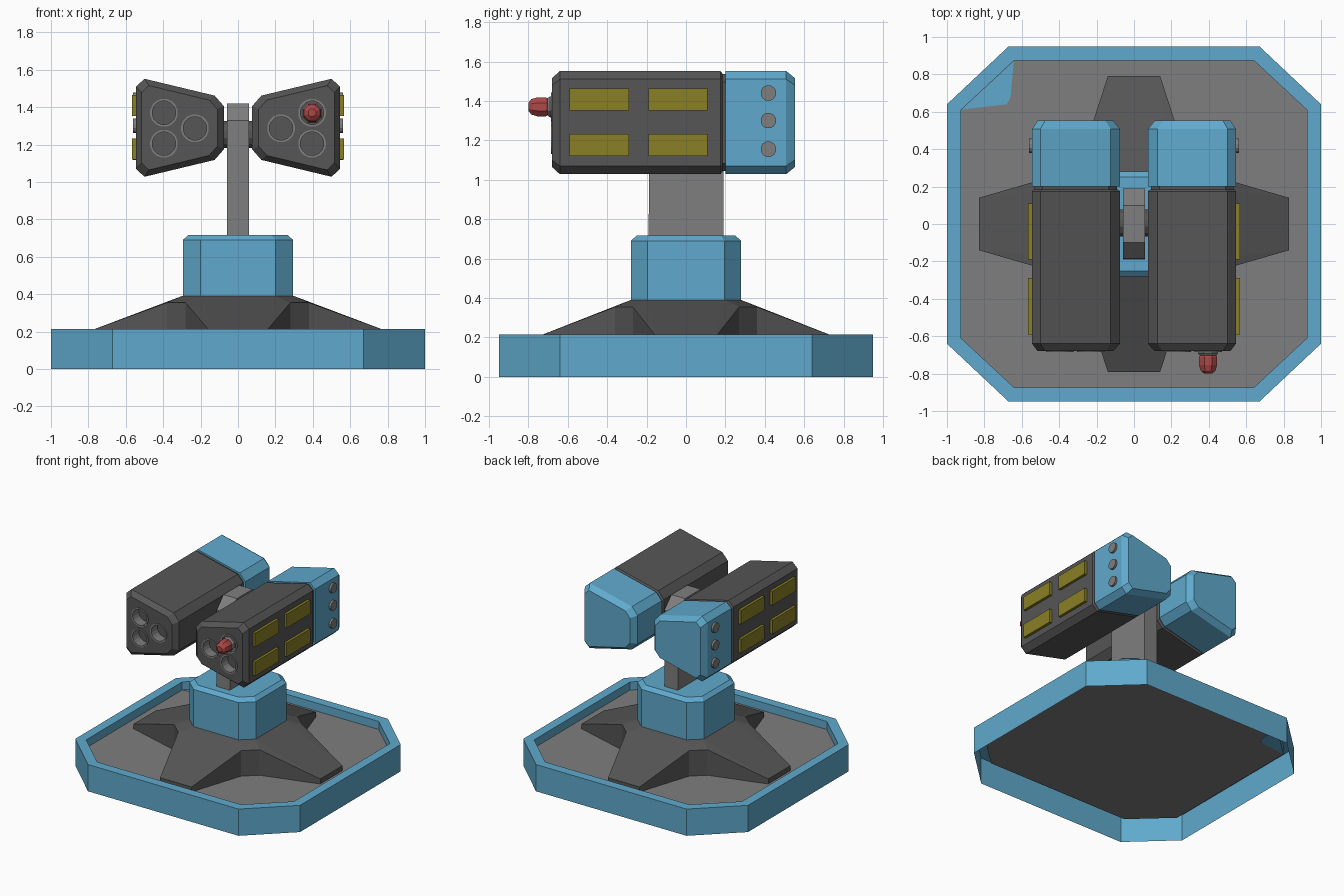
import bpy, bmesh, math
from mathutils import Vector

if "Cube" in bpy.data.objects:
    bpy.data.objects.remove(bpy.data.objects["Cube"])


def material(name, r, g, b):
    m = bpy.data.materials.new(name)
    m.diffuse_color = (r, g, b, 1)
    m.use_nodes = True
    m.node_tree.nodes["Principled BSDF"].inputs["Base Color"].default_value = m.diffuse_color
    return m


BLUE = material("blue", 0.115, 0.40, 0.61)
GREY = material("mid_grey", 0.21, 0.21, 0.21)
DARK = material("dark_grey", 0.092, 0.092, 0.092)
YELLOW = material("olive_yellow", 0.25, 0.215, 0.018)
RED = material("red", 0.43, 0.065, 0.065)


def loft(name, rings, mat, cap_start=True, cap_end=True):
    """Skin a list of equally long point rings."""
    bm = bmesh.new()
    vs = [[bm.verts.new(p) for p in ring] for ring in rings]
    n = len(rings[0])
    for a, b in zip(vs, vs[1:]):
        for i in range(n):
            j = (i + 1) % n
            bm.faces.new((a[i], a[j], b[j], b[i]))
    if cap_start:
        bm.faces.new(vs[0])
    if cap_end and len(vs) > 1:
        bm.faces.new(vs[-1])
    bmesh.ops.remove_doubles(bm, verts=bm.verts, dist=1e-5)
    bmesh.ops.recalc_face_normals(bm, faces=bm.faces)
    me = bpy.data.meshes.new(name)
    bm.to_mesh(me)
    bm.free()
    me.materials.append(mat)
    ob = bpy.data.objects.new(name, me)
    bpy.context.collection.objects.link(ob)
    return ob


def quadrants(pts):
    """Repeat a first-quadrant outline around all four quadrants."""
    out = []
    for sx, sy in ((1, 1), (-1, 1), (-1, -1), (1, -1)):
        q = pts if sx * sy > 0 else pts[::-1]
        out += [(p[0] * sx, p[1] * sy, p[2]) for p in q]
    return out


def octagon(hx, hy, cx, cy, z):
    return quadrants([(hx, cy, z), (cx, hy, z)])


def turned(name, axis, centre, profile, mat, sides=12, closed=False):
    """Lathe (radius, position) pairs along the x or y axis."""
    rings = []
    for r, t in profile:
        ring = []
        for k in range(sides):
            a = 2 * math.pi * (k + 0.5) / sides
            u, v = r * math.cos(a), r * math.sin(a)
            ring.append((t, centre[0] + u, centre[1] + v) if axis == "x"
                        else (centre[0] + u, t, centre[1] + v))
        rings.append(ring)
    return loft(name, rings, mat, not closed, not closed)


def box(name, x0, x1, y0, y1, z0, z1, mat):
    return loft(name, [[(x0, y0, z), (x1, y0, z), (x1, y1, z), (x0, y1, z)]
                       for z in (z0, z1)], mat)


# Base: open-bottomed rim, floor sheet and one blue floor corner
loft("base_rim", [octagon(1, 0.95, 0.67, 0.64, 0), octagon(1, 0.95, 0.67, 0.64, 0.215),
                  octagon(0.925, 0.875, 0.64, 0.61, 0.215),
                  octagon(0.925, 0.875, 0.64, 0.61, 0.15)], BLUE, False, False)
loft("base_floor", [octagon(0.925, 0.875, 0.64, 0.61, 0.15)], GREY)
patch = [(-0.92, 0.612), (-0.68, 0.64), (-0.66, 0.68), (-0.642, 0.87)]
loft("floor_corner_plate", [[(x, y, z) for x, y in patch] for z in (0.147, 0.153)], BLUE)

# Four-legged foot: tip, two valley corners, tip in each quadrant
star = [(0.83, 0.14), (0.38, 0.27), (0.28, 0.36), (0.14, 0.79)]
hub = [(0.30, 0.20), (0.30, 0.20), (0.20, 0.28), (0.20, 0.28)]
loft("foot", [quadrants([(x, y, 0.15) for x, y in star]),
              quadrants([(x, y, z) for (x, y), z in zip(star, (0.19, 0.355, 0.355, 0.19))]),
              quadrants([(x, y, 0.39) for x, y in hub])], DARK, False, True)

# Neck collar
loft("neck", [octagon(0.295, 0.28, 0.2, 0.195, 0.385), octagon(0.295, 0.28, 0.2, 0.195, 0.69),
              octagon(0.265, 0.25, 0.18, 0.175, 0.717)], BLUE)

# Post with chamfered head, and the axle through it
side = [(-0.19, 0.70), (0.19, 0.70), (0.19, 1.33), (0.10, 1.42), (-0.10, 1.42), (-0.185, 1.33)]
loft("post", [[(x, y, z) for y, z in side] for x in (-0.06, 0.06)], GREY)
turned("axle", "x", (0.005, 1.255), [(0.075, -0.12), (0.075, 0.12)], DARK, 12)

# Launcher pods, mirrored left and right
SECTION = [(0.50, 1.552), (0.545, 1.51), (0.545, 1.07), (0.50, 1.028),
           (0.125, 1.118), (0.075, 1.175), (0.075, 1.405), (0.125, 1.462)]
CENTRE = Vector((0.33, 1.29))
TUBES = [(0.396, 1.37), (0.23, 1.287), (0.396, 1.205)]


def slice_at(s, y, k=1.0):
    pts = [CENTRE + (Vector(p) - CENTRE) * k for p in SECTION]
    return [(s * p.x, y, p.y) for p in pts]


for s, label in ((-1, "left"), (1, "right")):
    body = loft(label + "_pod_body", [slice_at(s, -0.68, 0.86), slice_at(s, -0.64),
                                      slice_at(s, 0.175), slice_at(s, 0.185, 0.95)], DARK)
    loft(label + "_pod_joint", [slice_at(s, 0.17, 0.94), slice_at(s, 0.22, 0.94)], DARK)
    loft(label + "_pod_rear", [slice_at(s, 0.20), slice_at(s, 0.508), slice_at(s, 0.553, 0.86)], BLUE)

    # Launch tubes: bored hole with a grey liner ring
    for i, (x, z) in enumerate(TUBES):
        c = (s * x, z)
        cutter = turned("tube_cutter", "y", c, [(0.070, -0.75), (0.070, -0.60)], DARK, 16)
        cutter.hide_render = True
        mod = body.modifiers.new("bore", "BOOLEAN")
        mod.operation, mod.solver, mod.object = "DIFFERENCE", "EXACT", cutter
        bpy.context.view_layer.objects.active = body
        bpy.ops.object.modifier_apply(modifier=mod.name)
        bpy.data.objects.remove(cutter)
        turned(f"{label}_tube_ring_{i}", "y", c,
               [(0.063, -0.605), (0.063, -0.685), (0.075, -0.685), (0.075, -0.67)],
               GREY, 16, closed=True)

    # Side plates and round studs on the outer face
    for y in (-0.59, -0.19):
        for z in (1.12, 1.352):
            x0, x1 = sorted((s * 0.53, s * 0.566))
            box(label + "_side_plate", x0, x1, y, y + 0.30, z, z + 0.112, YELLOW)
    for z in (1.155, 1.30, 1.44):
        turned(label + "_stud", "x", (0.418, z), [(0.04, s * 0.53), (0.04, s * 0.562)], GREY, 12)

# Loaded missile in one tube of the right pod
turned("missile_collar", "y", TUBES[0], [(0.045, -0.60), (0.058, -0.69), (0.045, -0.705)], GREY, 8)
turned("missile_tip", "y", TUBES[0], [(0.042, -0.695), (0.052, -0.71), (0.052, -0.755),
                                      (0.042, -0.785), (0.022, -0.80)], RED, 8)
